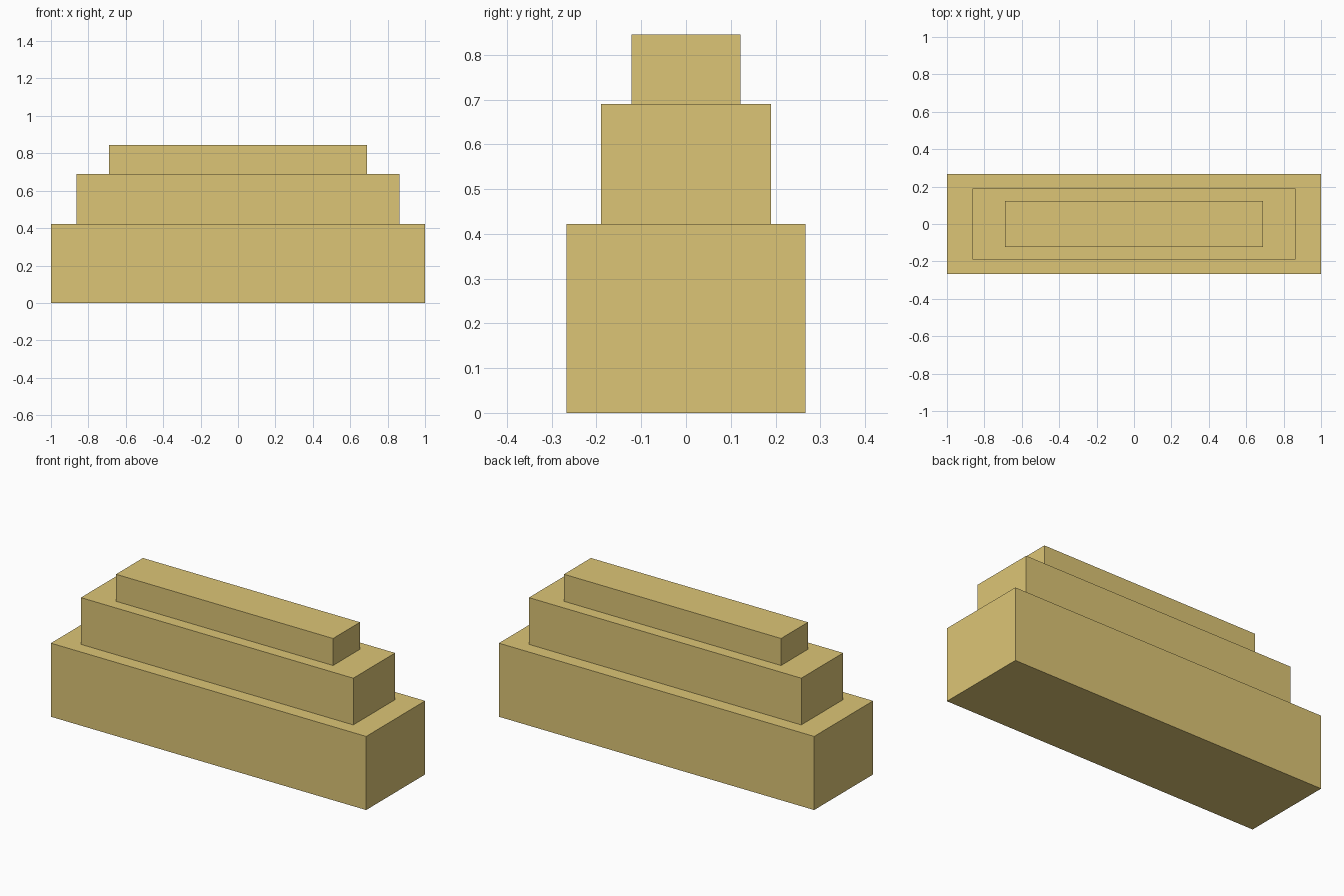
import bpy

if "Cube" in bpy.data.objects:
    bpy.data.objects.remove(bpy.data.objects["Cube"])

tan = bpy.data.materials.new("tan")
tan.diffuse_color = (0.72, 0.56, 0.18, 1)
tan.use_nodes = True
tan.node_tree.nodes["Principled BSDF"].inputs["Base Color"].default_value = tan.diffuse_color


def tier(name, length, width, z0, z1):
    bpy.ops.mesh.primitive_cube_add(size=1, location=(0, 0, (z0 + z1) / 2))
    obj = bpy.context.object
    obj.name = name
    obj.scale = (length, width, z1 - z0)
    bpy.ops.object.transform_apply(location=False, rotation=False, scale=True)
    obj.data.materials.append(tan)


# Three stacked, centred blocks, each smaller than the one below
tier("lower_tier", 2.0, 0.534, 0.0, 0.422)
tier("middle_tier", 1.728, 0.379, 0.422, 0.69)
tier("upper_tier", 1.377, 0.244, 0.69, 0.845)
